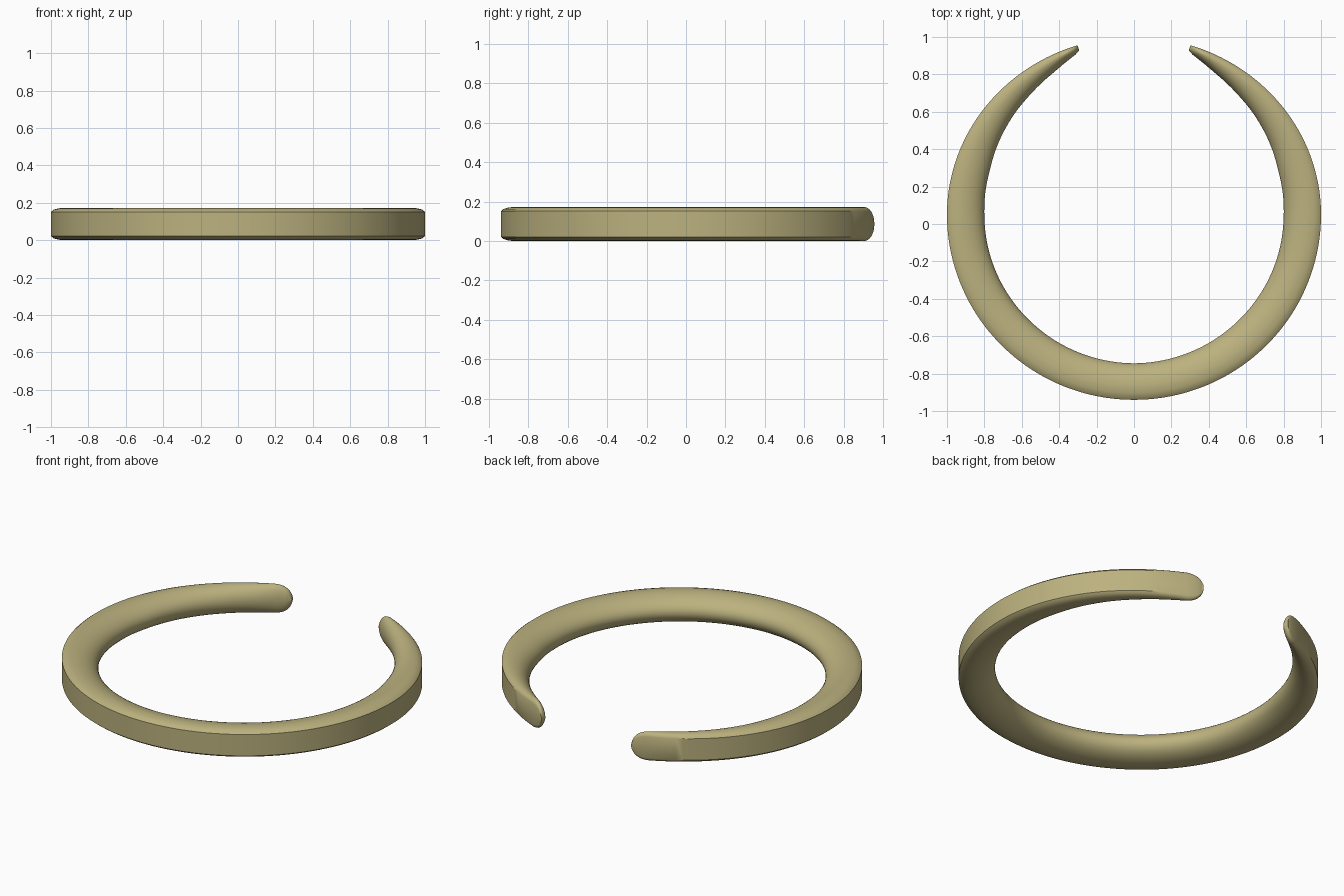
import bpy, bmesh, math

if "Cube" in bpy.data.objects:
    bpy.data.objects.remove(bpy.data.objects["Cube"])

MID, HALF = 0.0865, 0.0865        # section centre height and half height
TIP = 71.6                        # polar angle of the open ends (degrees)
CY = 0.05                         # centre of the outline

# band thickness by polar angle (0 = side, -90 = front, TIP = open end)
THICK = [(-90, .195), (-45, .20), (0, .20), (17, .19), (33, .158),
         (49, .123), (61, .088), (67, .06), (70, .044), (TIP, .028)]


def thickness(a):
    for (a0, t0), (a1, t1) in zip(THICK, THICK[1:]):
        if a <= a1:
            return t0 + (t1 - t0) * (a - a0) / (a1 - a0)
    return THICK[-1][1]


def smooth_thickness(a):
    s = [thickness(max(-90, min(TIP, a + d))) for d in (-3, -1.5, 0, 1.5, 3)]
    return sum(s) / 5 if a < 66 else thickness(a)


def outer_radius(a):
    c, s = math.cos(math.radians(a)), math.sin(math.radians(a))
    b = 0.95 if s > 0 else 0.99
    return 1 / math.sqrt(c * c + (s / b) ** 2)


# D-shaped section: flat outer wall, eased rim, half-ellipse inside
upper = [(0, .75), (.07, .88), (.18, .96)]
for i in range(13):
    p = math.pi / 2 * i / 12
    upper.append((.32 + .68 * math.sin(p), math.cos(p)))
section = upper + [(u, -v) for u, v in reversed(upper[:-1])]

# stations: close together at the rounded tip, even along the band
ROUND = 6.2                       # length of the rounded tip in degrees
half = [TIP - ROUND * (1 - math.cos(math.pi / 2 * i / 12)) for i in range(1, 13)]
half = [TIP - 0.02] + half
start = half[-1]
half += [start + (-90 - start) * i / 70 for i in range(1, 71)]
stations = [(a, 1) for a in half] + [(a, -1) for a in reversed(half[:-1])]

bm = bmesh.new()
rings = []
for a, side in stations:
    d = min(1, (TIP - a) / ROUND)
    h = (1 - (1 - d) ** 2.2) ** (1 / 2.2)   # end rounding seen from outside
    r, t = outer_radius(a), smooth_thickness(a)
    c, s = math.cos(math.radians(a)), math.sin(math.radians(a))
    rings.append([bm.verts.new((side * (r - u * t) * c, CY + (r - u * t) * s,
                                MID + v * HALF * h)) for u, v in section])
n = len(section)
for r0, r1 in zip(rings, rings[1:]):
    for i in range(n):
        j = (i + 1) % n
        bm.faces.new((r0[i], r0[j], r1[j], r1[i]))
bm.faces.new(rings[0])
bm.faces.new(rings[-1])
bmesh.ops.recalc_face_normals(bm, faces=bm.faces)

mesh = bpy.data.meshes.new("open_cuff_band")
bm.to_mesh(mesh)
bm.free()
band = bpy.data.objects.new("open_cuff_band", mesh)
bpy.context.collection.objects.link(band)

mat = bpy.data.materials.new("pale_brass")
mat.diffuse_color = (0.50, 0.44, 0.21, 1)
mat.use_nodes = True
mat.node_tree.nodes["Principled BSDF"].inputs["Base Color"].default_value = mat.diffuse_color
mesh.materials.append(mat)

bpy.context.view_layer.objects.active = band
band.select_set(True)
bpy.ops.object.shade_smooth_by_angle(angle=math.radians(32))
